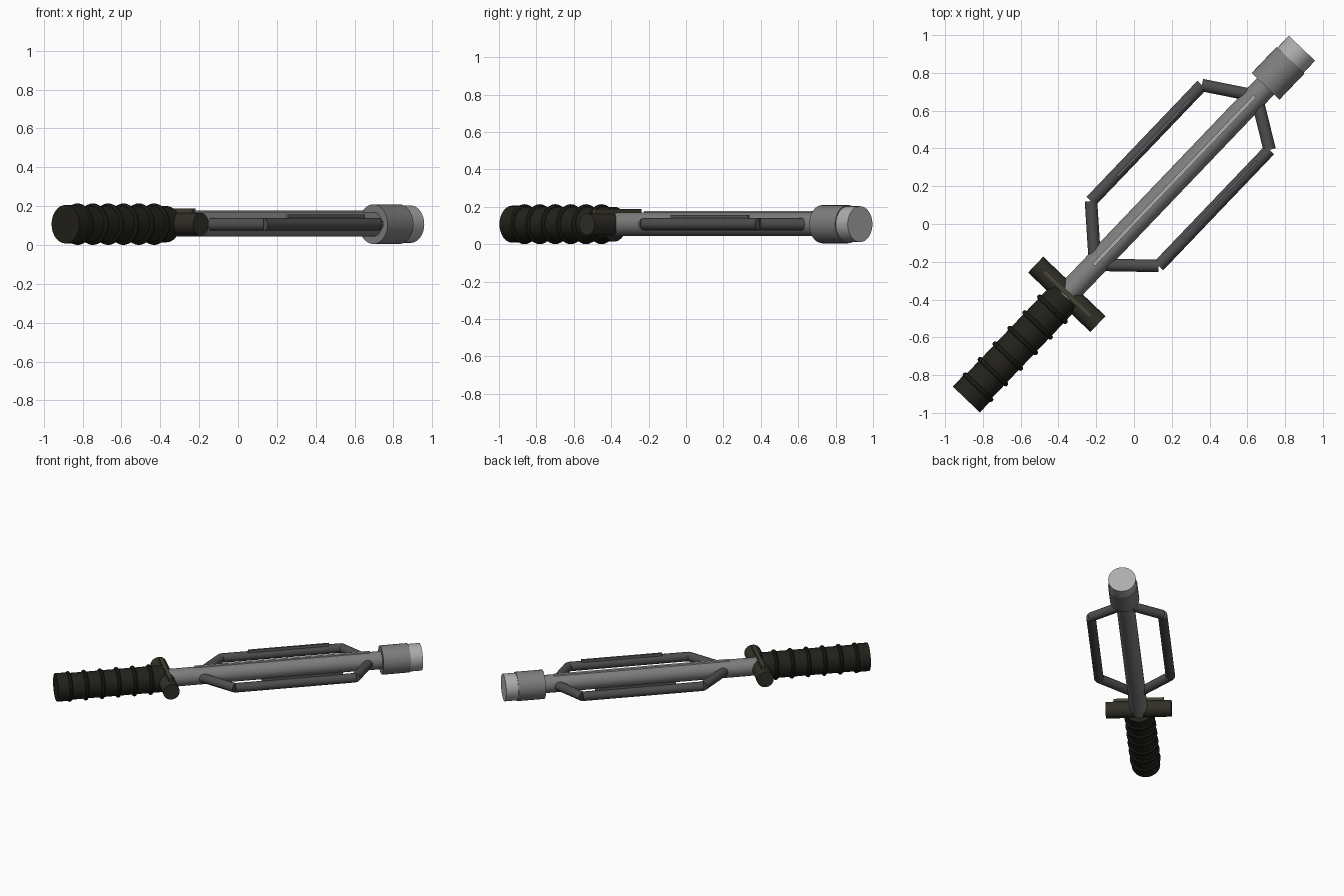
import bpy, math
from mathutils import Vector, Matrix

if "Cube" in bpy.data.objects:
    bpy.data.objects.remove(bpy.data.objects["Cube"])

ZC = 0.107                       # height of the long axis
FRAME = Matrix.Translation((0, 0, ZC)) @ Matrix.Rotation(math.radians(46.3), 4, 'Z')


def mat(name, r, g, b):
    m = bpy.data.materials.new(name)
    m.diffuse_color = (r, g, b, 1)
    m.use_nodes = True
    m.node_tree.nodes["Principled BSDF"].inputs["Base Color"].default_value = m.diffuse_color
    return m


GRIP = mat("grip_black", 0.016, 0.015, 0.011)
GUARD = mat("guard_dark", 0.03, 0.028, 0.02)
TRIM = mat("guard_trim", 0.06, 0.056, 0.035)
STEEL = mat("steel", 0.21, 0.21, 0.21)
DARK = mat("dark_steel", 0.075, 0.075, 0.078)
EDGE = mat("edge_steel", 0.11, 0.11, 0.125)
BRIGHT = mat("bright_steel", 0.42, 0.42, 0.42)


def finish(name, m):
    o = bpy.context.object
    o.name = name
    o.data.materials.append(m)
    bpy.ops.object.shade_smooth_by_angle(angle=math.radians(35))
    return o


def place(a, b):
    """World matrix putting local z along a-b in the axis frame."""
    a, b = Vector(a), Vector(b)
    rot = (b - a).to_track_quat('Z', 'Y').to_matrix().to_4x4()
    return FRAME @ Matrix.Translation((a + b) / 2) @ rot


def rod(name, a, b, r, m, n=32):
    bpy.ops.mesh.primitive_cylinder_add(vertices=n, radius=r, depth=(Vector(b) - Vector(a)).length)
    bpy.context.object.matrix_world = place(a, b)
    return finish(name, m)


def strip(name, a, b, width, height, m):
    """Thin raised inlay bar lying flat between two points."""
    a, b = Vector(a), Vector(b)
    d = b - a
    bpy.ops.mesh.primitive_cube_add(size=1)
    o = bpy.context.object
    rot = Matrix.Rotation(math.atan2(d.y, d.x), 4, 'Z')
    o.matrix_world = (FRAME @ Matrix.Translation((a + b) / 2) @ rot
                      @ Matrix.Diagonal((d.length, width, height, 1)))
    return finish(name, m)


# grip with pommel and raised rings
rod("grip", (-1.25, 0, 0), (-0.53, 0, 0), 0.093, GRIP)
rod("pommel", (-1.285, 0, 0), (-1.195, 0, 0), 0.099, GRIP)
for i in range(6):
    s = -1.195 + 0.114 * i
    bpy.ops.mesh.primitive_torus_add(major_radius=0.093, minor_radius=0.014,
                                     major_segments=32, minor_segments=10)
    bpy.context.object.matrix_world = place((s - 1, 0, 0), (s + 1, 0, 0))
    finish("grip_ring", GRIP)

# cross guard with inlay
rod("cross_guard", (-0.515, -0.228, 0), (-0.515, 0.228, 0), 0.058, GUARD)
strip("guard_inlay", (-0.511, -0.175, 0.067), (-0.511, 0.175, 0.067), 0.026, 0.026, TRIM)

# central shaft with bright line on top
rod("shaft", (-0.55, 0, 0), (1.05, 0, 0), 0.063, STEEL)
strip("shaft_highlight", (-0.305, 0.005, 0.06), (0.932, 0.005, 0.06), 0.02, 0.022, BRIGHT)

# head collar and end cap
rod("head_collar", (1.008, 0, 0), (1.2, 0, 0), 0.102, STEEL)
rod("end_cap", (1.19, 0, 0), (1.287, 0, 0), 0.096, BRIGHT)

# bent side frames, mirrored about the shaft
for side in (1, -1):
    pts = [(-0.28, 0.02 * side, 0), (-0.07, 0.248 * side, 0),
           (0.78, 0.248 * side, 0), (0.925, 0.02 * side, 0)]
    for a, b, part in zip(pts, pts[1:], ("lower_strut", "side_bar", "upper_strut")):
        rod(part, a, b, 0.033, DARK, 24)
    strip("side_bar_edge", (0.12, 0.239 * side, 0.038), (0.69, 0.239 * side, 0.038),
          0.014, 0.022, EDGE)
